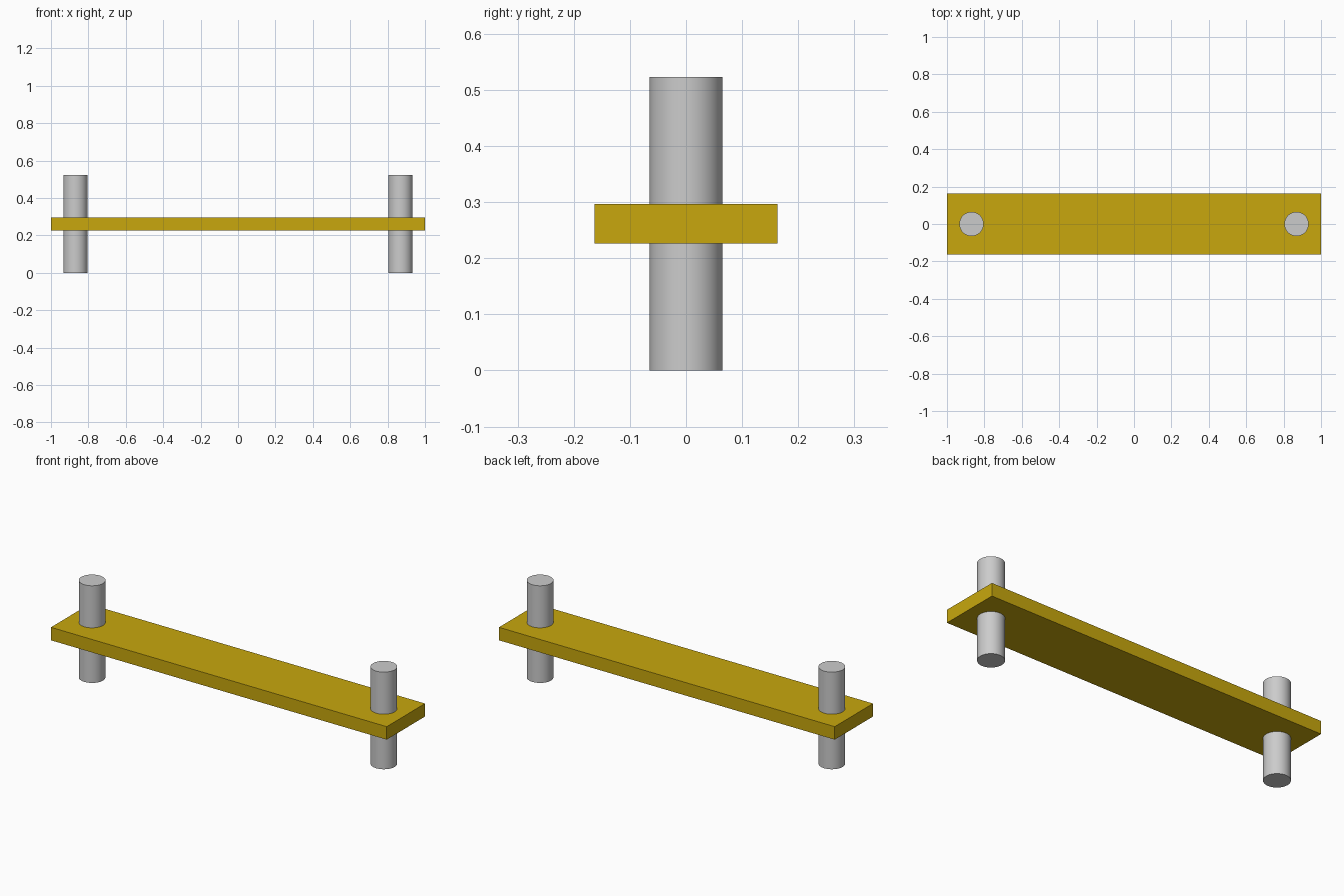
import bpy

if "Cube" in bpy.data.objects:
    bpy.data.objects.remove(bpy.data.objects["Cube"])

PIN_X, PIN_R, PIN_H = 0.869, 0.065, 0.523
PLATE_SIZE = (2.0, 0.326, 0.07)

yellow = bpy.data.materials.new("yellow")
yellow.diffuse_color = (0.58, 0.39, 0.004, 1)
yellow.use_nodes = True
yellow.node_tree.nodes["Principled BSDF"].inputs["Base Color"].default_value = yellow.diffuse_color

# Flat link plate, midway up the pins
bpy.ops.mesh.primitive_cube_add(size=1, location=(0, 0, PIN_H / 2))
plate = bpy.context.object
plate.name = "link_plate"
plate.scale = PLATE_SIZE
bpy.ops.object.transform_apply(location=False, rotation=False, scale=True)
plate.data.materials.append(yellow)


# Round pins passing through both ends of the plate
def add_pin(name, x):
    bpy.ops.mesh.primitive_cylinder_add(
        vertices=64, radius=PIN_R, depth=PIN_H, location=(x, 0, PIN_H / 2))
    bpy.context.object.name = name
    bpy.ops.object.shade_smooth_by_angle()


add_pin("left_pin", -PIN_X)
add_pin("right_pin", PIN_X)
